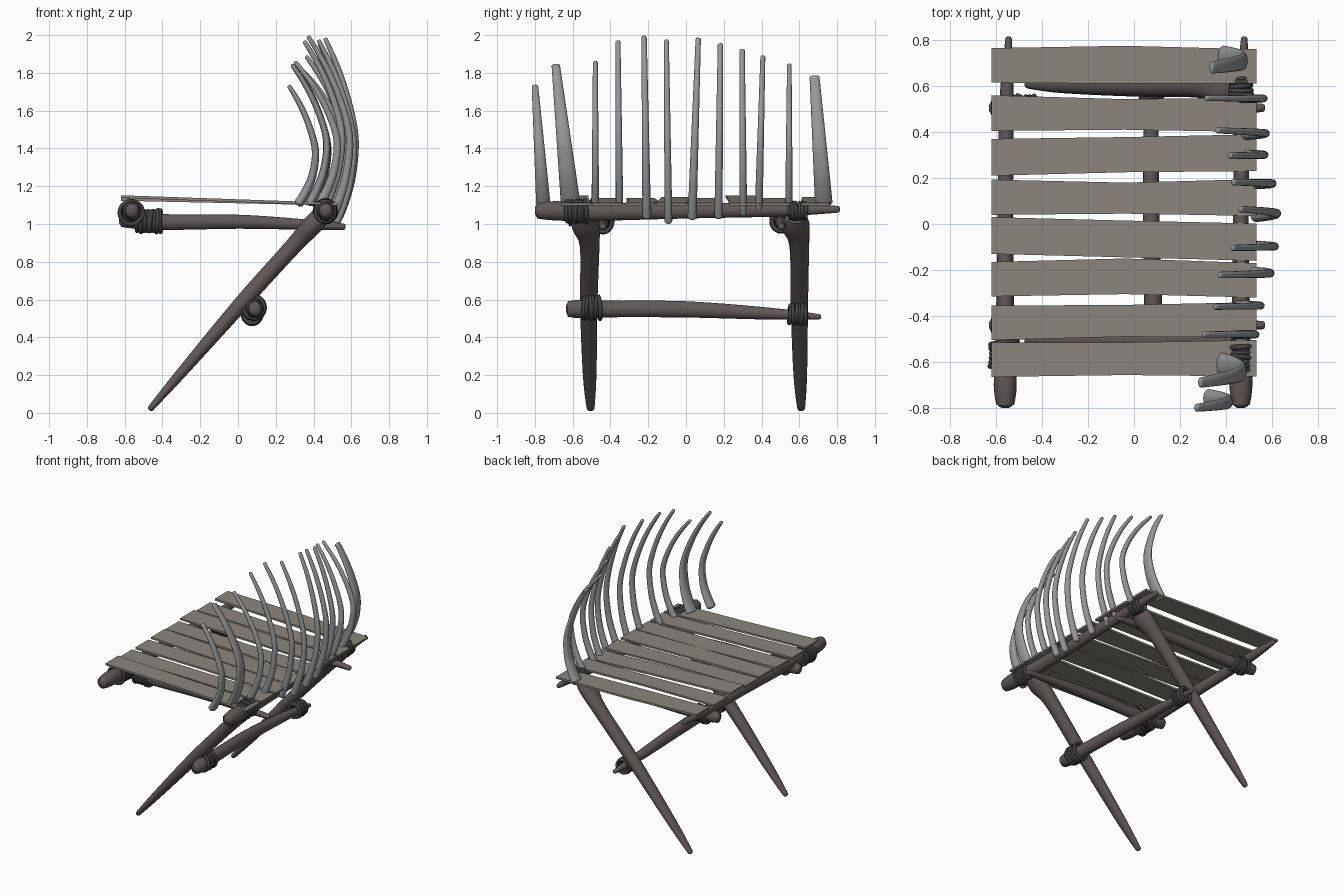
import bpy, bmesh, math, random
from mathutils import Vector

random.seed(4)


def material(name, rgb):
    m = bpy.data.materials.new(name)
    m.diffuse_color = (*rgb, 1)
    return m


BONE = material("dark_bone", (0.12, 0.098, 0.096))
RIB = material("rib_grey", (0.30, 0.31, 0.315))
PLANK = material("plank", (0.26, 0.235, 0.205))
ROPE = material("rope", (0.055, 0.055, 0.055))


def finish(bm, name, mat, angle=40):
    bmesh.ops.recalc_face_normals(bm, faces=bm.faces)
    me = bpy.data.meshes.new(name)
    bm.to_mesh(me)
    bm.free()
    me.materials.append(mat)
    ob = bpy.data.objects.new(name, me)
    bpy.context.collection.objects.link(ob)
    bpy.ops.object.select_all(action='DESELECT')
    ob.select_set(True)
    bpy.context.view_layer.objects.active = ob
    bpy.ops.object.shade_smooth_by_angle(angle=math.radians(angle))
    return ob


def spline(rows, steps):
    # Catmull-Rom through rows of numbers
    out = []
    for i in range(len(rows) - 1):
        a, b, c, d = (rows[max(0, min(len(rows) - 1, i + k))] for k in (-1, 0, 1, 2))
        for s in range(steps):
            t = s / steps
            out.append([0.5 * (2 * q + (r - p) * t + (2 * p - 5 * q + 4 * r - u) * t * t
                               + (3 * q - p - 3 * r + u) * t ** 3)
                        for p, q, r, u in zip(a, b, c, d)])
    return out + [list(rows[-1])]


def bone(name, rows, side, mat, n=14, steps=5):
    """rows: x, y, z, half width along 'side', half width across; ends are rounded"""
    pts = spline(rows, steps)
    side = Vector(side)
    P = [Vector(p[:3]) for p in pts]
    rings = []
    for i, p in enumerate(pts):
        tan = (P[min(i + 1, len(P) - 1)] - P[max(i - 1, 0)]).normalized()
        u = (side - tan * side.dot(tan)).normalized()
        v = tan.cross(u)
        ring = (P[i], u, v, p[3], p[4])
        if i in (0, len(pts) - 1):
            sgn = -1 if i == 0 else 1
            caps = []
            for a in (0, 35, 65):
                c, s = math.cos(math.radians(a)), math.sin(math.radians(a))
                off = min(p[3], p[4]) * 0.7 * (s - 0.9)
                caps.append((P[i] + tan * sgn * off, u, v, p[3] * c, p[4] * c))
            rings += caps[::-1] if i == 0 else caps
        else:
            rings.append(ring)
    bm = bmesh.new()
    loops = []
    for p, u, v, a, b in rings:
        loops.append([bm.verts.new(p + u * a * math.cos(2 * math.pi * k / n)
                                   + v * b * math.sin(2 * math.pi * k / n)) for k in range(n)])
    for l0, l1 in zip(loops, loops[1:]):
        for k in range(n):
            bm.faces.new((l0[k], l0[(k + 1) % n], l1[(k + 1) % n], l1[k]))
    bm.faces.new(loops[0])
    bm.faces.new(loops[-1])
    return finish(bm, name, mat, 60)


def lashing(name, centre, axis, length, ru, rv, turns=6, r=0.011):
    # stack of slightly tilted rope rings around an axis
    ax = Vector(axis).normalized()
    u = ax.orthogonal().normalized() if abs(ax.z) > 0.5 else ax.cross(Vector((0, 0, 1))).normalized()
    v = ax.cross(u)
    bm = bmesh.new()
    N, M = 24, 8
    for t in range(turns):
        off = (t / (turns - 1) - 0.5) * length
        tu, tv = random.uniform(-0.12, 0.12), random.uniform(-0.12, 0.12)
        g = random.uniform(0.95, 1.08)
        grid = []
        for i in range(N):
            a = 2 * math.pi * i / N
            rad = u * math.cos(a) * ru * g + v * math.sin(a) * rv * g
            c = Vector(centre) + rad + ax * (off + rad.dot(u) * tu + rad.dot(v) * tv)
            d = rad.normalized()
            grid.append([bm.verts.new(c + d * r * math.cos(2 * math.pi * k / M)
                                      + ax * r * math.sin(2 * math.pi * k / M)) for k in range(M)])
        for i in range(N):
            for k in range(M):
                bm.faces.new((grid[i][k], grid[i][(k + 1) % M],
                              grid[(i + 1) % N][(k + 1) % M], grid[(i + 1) % N][k]))
    return finish(bm, name, ROPE, 60)


# slanted legs
for name, ys in (("leg_near", (-0.505, -0.51, -0.515, -0.51, -0.53)),
                 ("leg_far", (0.61, 0.605, 0.60, 0.60, 0.58))):
    bone(name, [(-0.47, ys[0], 0.015, 0.02, 0.016), (-0.31, ys[1], 0.20, 0.036, 0.028),
                (0.01, ys[2], 0.57, 0.046, 0.042), (0.29, ys[3], 0.88, 0.052, 0.046),
                (0.39, ys[4], 0.99, 0.075, 0.055), (0.44, ys[4], 1.045, 0.06, 0.05)],
         (0, 1, 0), BONE)

# rails running front to back under the slats
for name, x in (("left_rail", -0.56), ("right_rail", 0.465)):
    bone(name, [(x, -0.80, 1.07, 0.036, 0.04), (x, -0.70, 1.07, 0.05, 0.052),
                (x, -0.50, 1.065, 0.042, 0.05), (x, 0.0, 1.07, 0.034, 0.042),
                (x + 0.005, 0.5, 1.075, 0.032, 0.036), (x + 0.015, 0.815, 1.078, 0.014, 0.018)],
         (1, 0, 0), BONE)

# cross rails under the seat
for name, y in (("cross_rail_near", -0.44), ("cross_rail_far", 0.505)):
    bone(name, [(-0.63, y, 1.02, 0.03, 0.034), (-0.55, y, 1.02, 0.042, 0.045),
                (-0.35, y, 1.01, 0.036, 0.042), (0.0, y, 1.012, 0.034, 0.038),
                (0.3, y, 1.0, 0.03, 0.03), (0.57, y, 0.985, 0.018, 0.017)],
         (0, 1, 0), BONE)

# stretcher between the legs
bone("stretcher", [(0.09, -0.635, 0.55, 0.036, 0.04), (0.09, -0.56, 0.55, 0.047, 0.05),
                   (0.085, -0.4, 0.55, 0.04, 0.045), (0.075, 0.0, 0.548, 0.036, 0.044),
                   (0.075, 0.45, 0.525, 0.032, 0.032), (0.09, 0.715, 0.508, 0.014, 0.014)],
     (1, 0, 0), BONE)

# rope lashings
lashing("stretcher_rope_near", (0.085, -0.5, 0.557), (0, 1, 0), 0.08, 0.054, 0.057)
lashing("stretcher_rope_far", (0.075, 0.59, 0.522), (0, 1, 0), 0.08, 0.046, 0.048)
lashing("left_rail_rope", (-0.565, -0.565, 1.06), (0, 1, 0), 0.095, 0.058, 0.058, 7)
lashing("right_rail_rope_near", (0.462, -0.58, 1.067), (0, 1, 0), 0.1, 0.052, 0.055, 7)
lashing("right_rail_rope_far", (0.465, 0.59, 1.07), (0, 1, 0), 0.08, 0.044, 0.042)
lashing("cross_rope_near", (-0.46, -0.44, 1.015), (1, 0, 0), 0.1, 0.047, 0.055, 7)
lashing("cross_rope_far", (-0.49, 0.505, 1.015), (1, 0, 0), 0.1, 0.05, 0.052, 7)

# seat slats: y low/high at left, middle and right, and height at left
SLATS = [(0.615, 0.765, 0.61, 0.775, 0.612, 0.76, 1.135), (0.405, 0.56, 0.41, 0.543, 0.40, 0.55, 1.13),
         (0.21, 0.37, 0.225, 0.378, 0.23, 0.39, 1.145), (0.04, 0.193, 0.045, 0.18, 0.035, 0.195, 1.13),
         (-0.13, 0.03, -0.145, 0.015, -0.16, 0.002, 1.135), (-0.315, -0.165, -0.305, -0.15, -0.32, -0.17, 1.13),
         (-0.505, -0.355, -0.49, -0.352, -0.493, -0.34, 1.13), (-0.665, -0.515, -0.657, -0.515, -0.663, -0.505, 1.145)]
for i, s in enumerate(SLATS):
    bm = bmesh.new()
    secs = []
    for k, x in enumerate((-0.62, -0.04, 0.533)):
        z = s[6] + (1.105 - s[6]) * k / 2
        lo, hi = s[2 * k], s[2 * k + 1]
        secs.append([bm.verts.new((x, y, z + dz)) for y, dz in
                     ((lo, -0.007), (hi, -0.007), (hi, 0.007), (lo, 0.007))])
    for a, b in zip(secs, secs[1:]):
        for k in range(4):
            bm.faces.new((a[k], a[(k + 1) % 4], b[(k + 1) % 4], b[k]))
    bm.faces.new(secs[0])
    bm.faces.new(secs[-1])
    finish(bm, f"seat_slat_{i + 1}", PLANK, 20)

# backrest ribs: base y, tip y, base z, tip z, tip x, outermost x, base half width, tip half width
RIBS = [(-0.755, -0.80, 1.10, 1.735, 0.268, 0.43, 0.038, 0.017), (-0.61, -0.69, 1.10, 1.845, 0.285, 0.49, 0.052, 0.022),
        (-0.48, -0.48, 1.10, 1.86, 0.30, 0.545, 0.020, 0.013), (-0.352, -0.36, 1.085, 1.97, 0.35, 0.568, 0.020, 0.013),
        (-0.208, -0.222, 1.03, 1.995, 0.37, 0.61, 0.023, 0.014), (-0.093, -0.104, 1.005, 1.975, 0.425, 0.63, 0.021, 0.013),
        (0.032, 0.065, 1.025, 1.985, 0.46, 0.64, 0.024, 0.014), (0.172, 0.182, 1.03, 1.955, 0.43, 0.62, 0.022, 0.014),
        (0.303, 0.297, 1.05, 1.925, 0.415, 0.585, 0.021, 0.014), (0.385, 0.407, 1.075, 1.89, 0.36, 0.59, 0.021, 0.013),
        (0.545, 0.547, 1.10, 1.845, 0.31, 0.58, 0.020, 0.012), (0.73, 0.68, 1.10, 1.785, 0.335, 0.495, 0.047, 0.026)]
for i, (y0, y1, z0, z1, xt, xo, w0, w1) in enumerate(RIBS):
    xm = xo - 0.02
    rows = []
    for t, x, d in ((0, xm - 0.095, 0.026), (0.1, xm - 0.055, 0.024), (0.25, xm - 0.015, 0.021),
                    (0.45, xm, 0.019), (0.65, xm - 0.22 * (xm - xt), 0.017),
                    (0.84, xm - 0.58 * (xm - xt), 0.015), (1, xt, 0.011)):
        rows.append((x, y0 + (y1 - y0) * t, z0 + (z1 - z0) * t, w0 + (w1 - w0) * t, d))
    bone(f"back_rib_{i + 1}", rows, (0, 1, 0), RIB, 12, 4)
